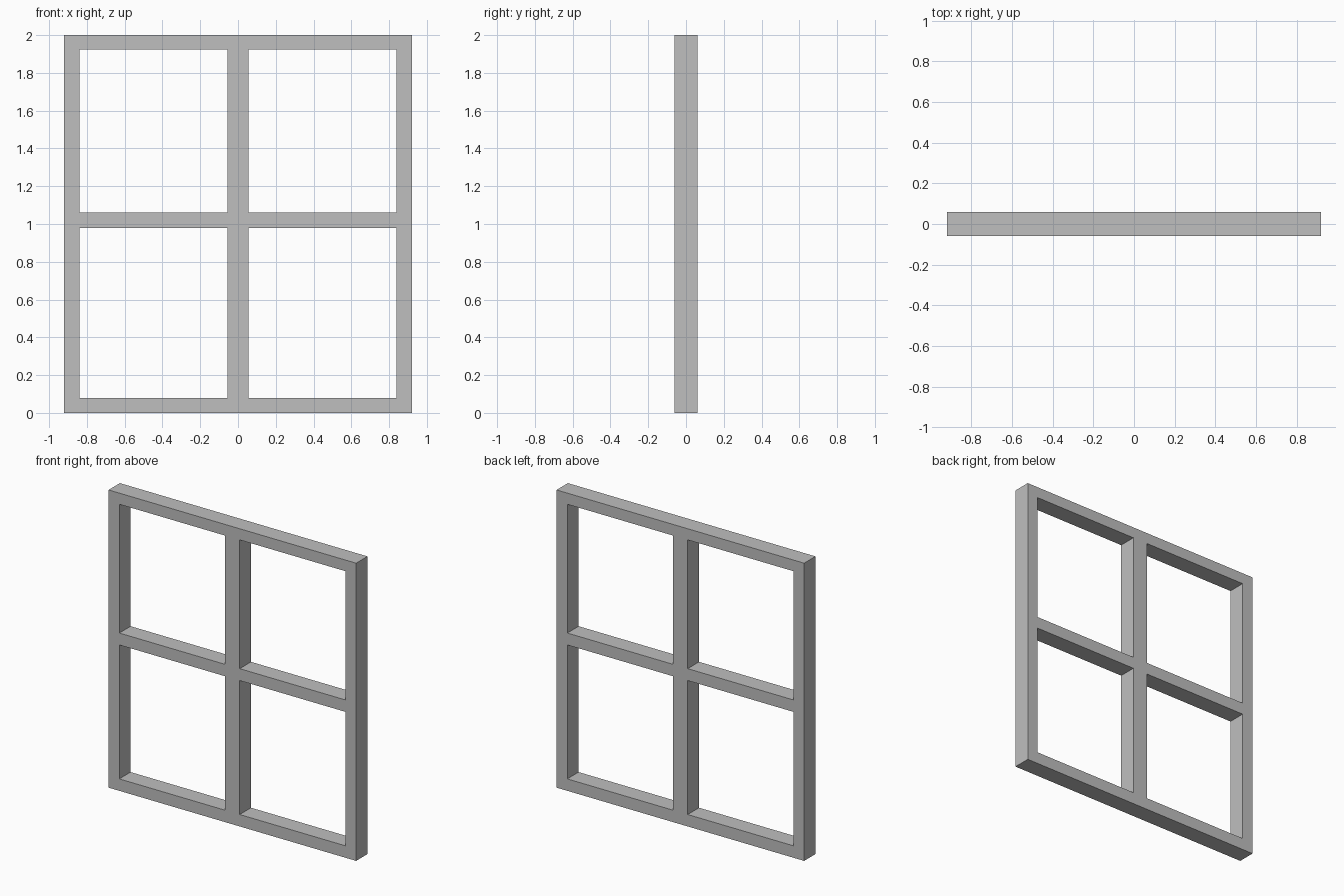
import bpy
import bmesh

cube = bpy.data.objects.get("Cube")
if cube:
    bpy.data.objects.remove(cube, do_unlink=True)

# Grey paint
grey = bpy.data.materials.new("grey_paint")
grey.use_nodes = True
colour = (0.52, 0.52, 0.52, 1)
grey.diffuse_color = colour
grey.node_tree.nodes["Principled BSDF"].inputs["Base Color"].default_value = colour

# Edges of the stiles, rails and glazing bars
xs = [-0.92, -0.84, -0.055, 0.055, 0.84, 0.92]
zs = [0, 0.08, 0.98, 1.06, 1.925, 2]
depth = 0.12

# Front of the frame: a grid of cells, leaving the four panes open
bm = bmesh.new()
grid = [[bm.verts.new((x, -depth / 2, z)) for z in zs] for x in xs]
for i in range(len(xs) - 1):
    for j in range(len(zs) - 1):
        if i % 2 and j % 2:
            continue
        bm.faces.new((grid[i][j], grid[i + 1][j],
                      grid[i + 1][j + 1], grid[i][j + 1]))

# Thickness of the frame
front = bm.faces[:]
result = bmesh.ops.extrude_face_region(bm, geom=front, use_keep_orig=True)
back = [v for v in result["geom"] if isinstance(v, bmesh.types.BMVert)]
bmesh.ops.translate(bm, verts=back, vec=(0, depth, 0))
bmesh.ops.recalc_face_normals(bm, faces=bm.faces[:])

mesh = bpy.data.meshes.new("window_frame")
bm.to_mesh(mesh)
bm.free()
mesh.materials.append(grey)
frame = bpy.data.objects.new("window_frame", mesh)
bpy.context.collection.objects.link(frame)
